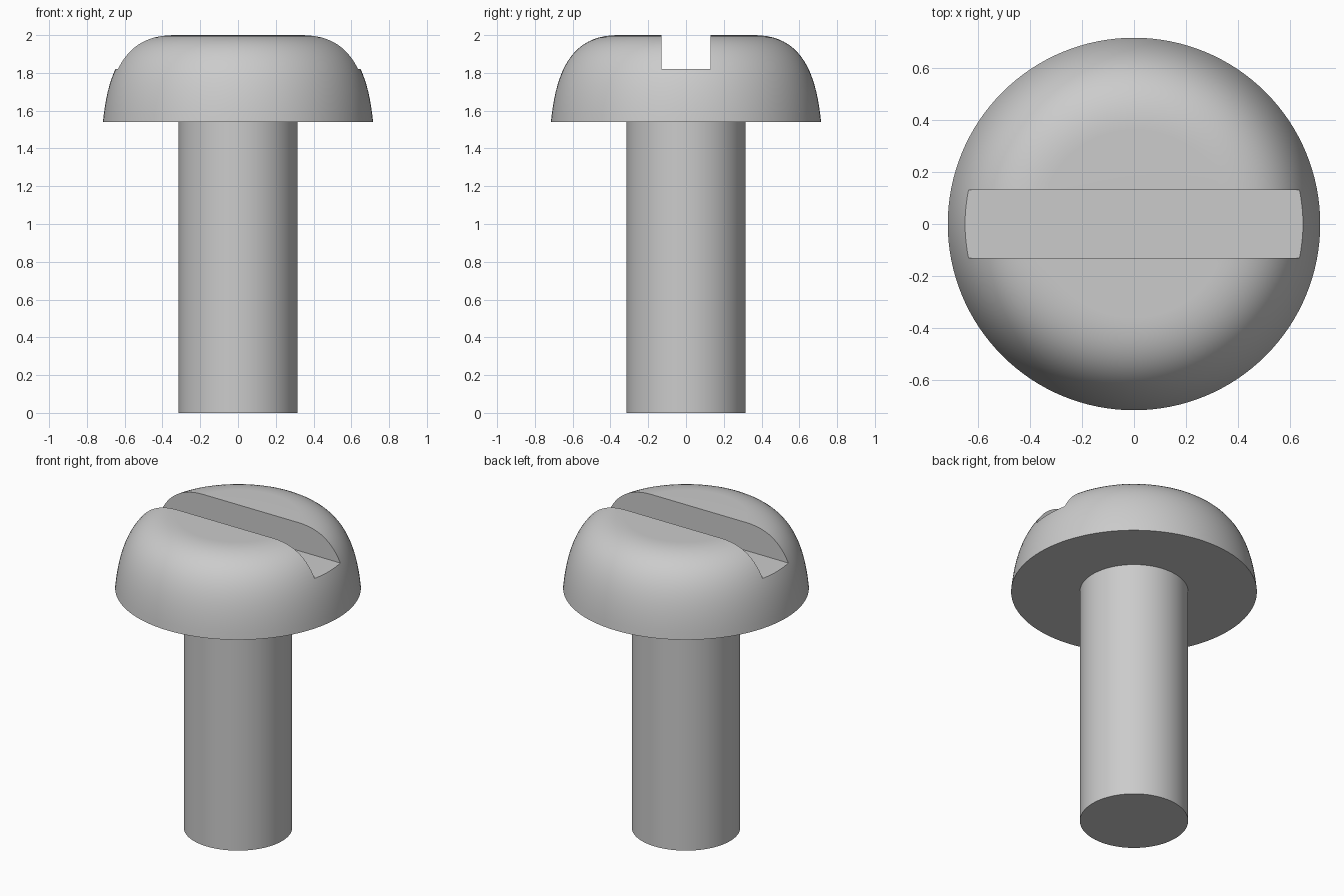
import bpy, bmesh, math
from mathutils import Vector
from mathutils.geometry import interpolate_bezier

if "Cube" in bpy.data.objects:
    bpy.data.objects.remove(bpy.data.objects["Cube"])

SEGMENTS = 128
SHAFT_R, HEAD_R = 0.315, 0.715
HEAD_Z, TOP_Z = 1.54, 2.0
SLOT_HALF, SLOT_Z = 0.13, 1.82

# Half profile: plain shaft, flat underside of head, rounded pan head
dome = interpolate_bezier(Vector((HEAD_R, 0, HEAD_Z)), Vector((0.688, 0, 1.82)),
                          Vector((0.60, 0, TOP_Z)), Vector((0.36, 0, TOP_Z)), 20)
profile = [Vector((0, 0, 0)), Vector((SHAFT_R, 0, 0)), Vector((SHAFT_R, 0, HEAD_Z)),
           *dome, Vector((0, 0, TOP_Z))]

# Screw body, turned around z
bm = bmesh.new()
verts = [bm.verts.new(p) for p in profile]
edges = [bm.edges.new(pair) for pair in zip(verts, verts[1:])]
bmesh.ops.spin(bm, geom=verts + edges, cent=(0, 0, 0), axis=(0, 0, 1),
               angle=math.tau, steps=SEGMENTS)
bmesh.ops.remove_doubles(bm, verts=bm.verts, dist=1e-5)
bmesh.ops.recalc_face_normals(bm, faces=bm.faces)
mesh = bpy.data.meshes.new("slotted_screw")
bm.to_mesh(mesh)
bm.free()
screw = bpy.data.objects.new("slotted_screw", mesh)
bpy.context.collection.objects.link(screw)

# Driver slot, cut right across the head along x
bpy.ops.mesh.primitive_cube_add(size=1, location=(0, 0, SLOT_Z + 0.25))
cutter = bpy.context.object
cutter.name = "slot_cutter"
cutter.scale = (2, 2 * SLOT_HALF, 0.5)
cutter.hide_render = True
bpy.context.view_layer.update()

cut = screw.modifiers.new("slot", 'BOOLEAN')
cut.operation, cut.object, cut.solver = 'DIFFERENCE', cutter, 'EXACT'
bpy.ops.object.select_all(action='DESELECT')
screw.select_set(True)
bpy.context.view_layer.objects.active = screw
bpy.ops.object.modifier_apply(modifier=cut.name)
bpy.data.objects.remove(cutter)

# Smooth round surfaces, crisp rims and slot edges
bpy.ops.object.shade_smooth_by_angle(angle=math.radians(30))
weighted = screw.modifiers.new("weighted_normals", 'WEIGHTED_NORMAL')
weighted.keep_sharp = True
